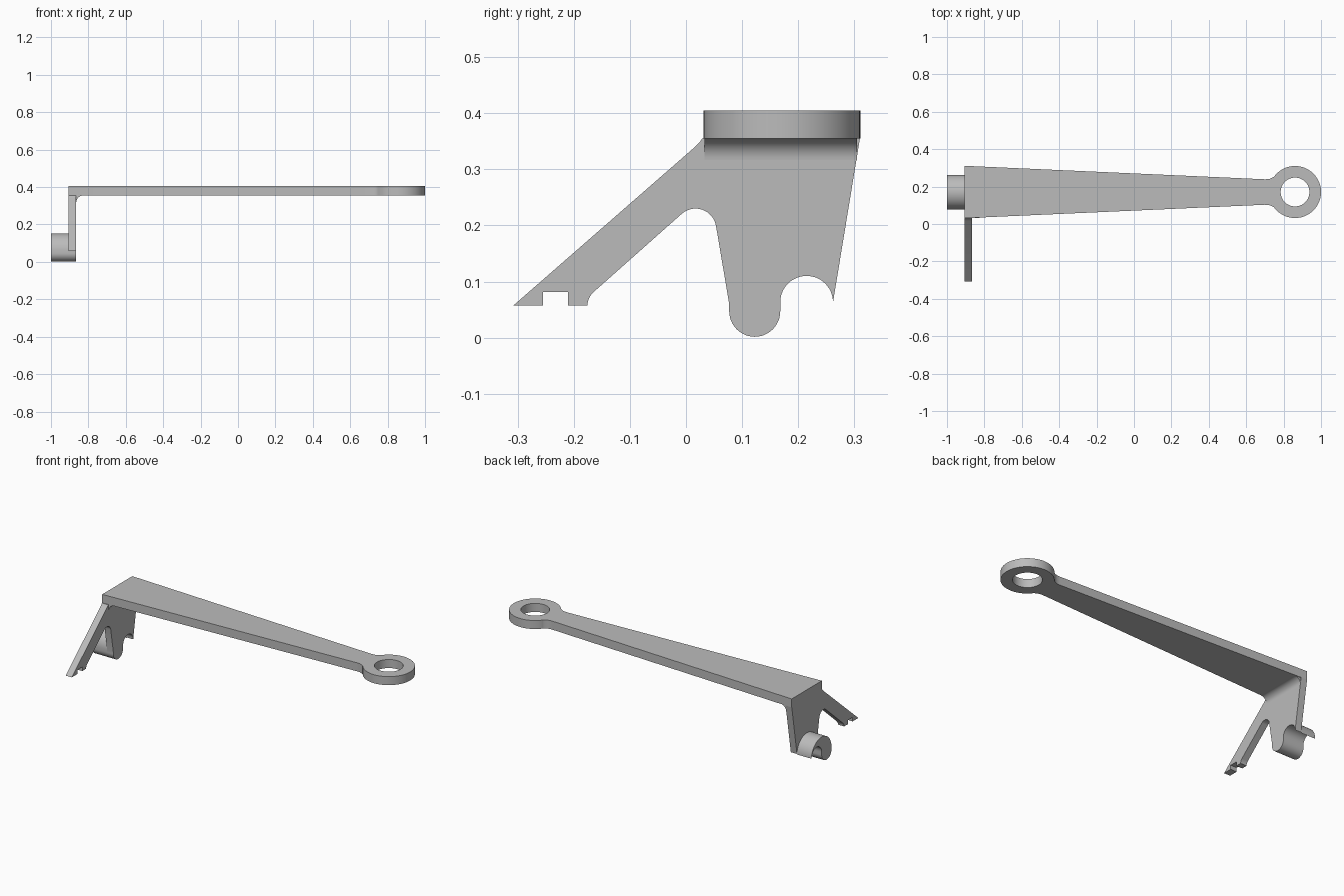
import bpy
import bmesh
from math import sin, cos, radians
from mathutils import Vector

cube = bpy.data.objects.get("Cube")
if cube:
    bpy.data.objects.remove(cube, do_unlink=True)

GREY = (0.5, 0.5, 0.5, 1)
grey = bpy.data.materials.new("plain grey")
grey.use_nodes = True
grey.diffuse_color = GREY
grey.node_tree.nodes["Principled BSDF"].inputs["Base Color"].default_value = GREY


def arc(cx, cy, r, start, end, steps=20):
    """Points on an arc, angles in degrees."""
    angles = [radians(start + (end - start) * i / steps) for i in range(steps + 1)]
    return [(cx + r * cos(a), cy + r * sin(a)) for a in angles]


def prism(name, loops, low, high, place):
    """Fill outlines (the later ones are holes) and extrude from low to high."""
    bm = bmesh.new()
    for loop in loops:
        verts = [bm.verts.new(place(u, v, low)) for u, v in loop]
        for a, b in zip(verts, verts[1:] + verts[:1]):
            bm.edges.new((a, b))
    bmesh.ops.triangle_fill(bm, use_beauty=True, edges=bm.edges[:])
    top = bmesh.ops.extrude_face_region(bm, geom=bm.faces[:], use_keep_orig=True)["geom"]
    shift = Vector(place(0, 0, high)) - Vector(place(0, 0, low))
    bmesh.ops.translate(bm, vec=shift, verts=[g for g in top if isinstance(g, bmesh.types.BMVert)])
    bmesh.ops.recalc_face_normals(bm, faces=bm.faces[:])
    mesh = bpy.data.meshes.new(name)
    bm.to_mesh(mesh)
    bm.free()
    mesh.materials.append(grey)
    obj = bpy.data.objects.new(name, mesh)
    bpy.context.collection.objects.link(obj)
    bpy.ops.object.select_all(action="DESELECT")
    obj.select_set(True)
    bpy.context.view_layer.objects.active = obj
    bpy.ops.object.shade_smooth_by_angle(angle=radians(30))


def from_above(u, v, d):
    return (u, v, d)


def from_side(u, v, d):
    return (d, u, v)


def from_front(u, v, d):
    return (u, d, v)


TOP, UNDER = 0.405, 0.355
OUTER, INNER = -0.905, -0.865
MID, RING_X = 0.171, 0.861

# Tapered arm ending in a ring
half = [(OUTER, 0.14), (0.70, 0.068), (0.72, 0.069), (0.735, 0.074), (0.75, 0.083)]
lower = [(x, MID - w) for x, w in half]
upper = [(x, MID + w) for x, w in reversed(half)]
rim = arc(RING_X, MID, 0.139, -142, 142, 64)
hole = arc(RING_X, MID, 0.077, 0, 354.375, 63)
prism("arm_with_ring", [lower + rim + upper, hole], UNDER, TOP, from_above)

# Hook lobe and the round notch beside it
notch = arc(0.215, 0.063, 0.047, 0, 180, 24)
lobe = arc(0.1225, 0.047, 0.0455, 0, -180, 24)

# Side plate with the slanted leg
plate = [(0.31, UNDER)] + notch + lobe + [(0.077, 0.06)]
plate += arc(0.017, 0.193, 0.037, 10, 130, 14)
plate += arc(-0.14, 0.055, 0.036, 132, 176, 8)
plate += [(-0.21, 0.057), (-0.21, 0.081), (-0.255, 0.081), (-0.255, 0.057), (-0.308, 0.057)]
plate += [(0.015, 0.339), (0.024, 0.348), (0.029, UNDER)]
prism("side_plate", [plate], OUTER, INNER, from_side)

# Comma-shaped boss on the outer face
boss = arc(0.1695, 0.06, 0.0925, 0, 180, 40) + lobe[::-1] + notch[::-1][:-1]
prism("hook_boss", [boss], -1.0, OUTER, from_side)

# Rounded inside corner between plate and arm
R = 0.038
corner = [(INNER, UNDER)] + arc(INNER + R, UNDER - R, R, 180, 90, 12)
prism("corner_fillet", [corner], 0.033, 0.305, from_front)
